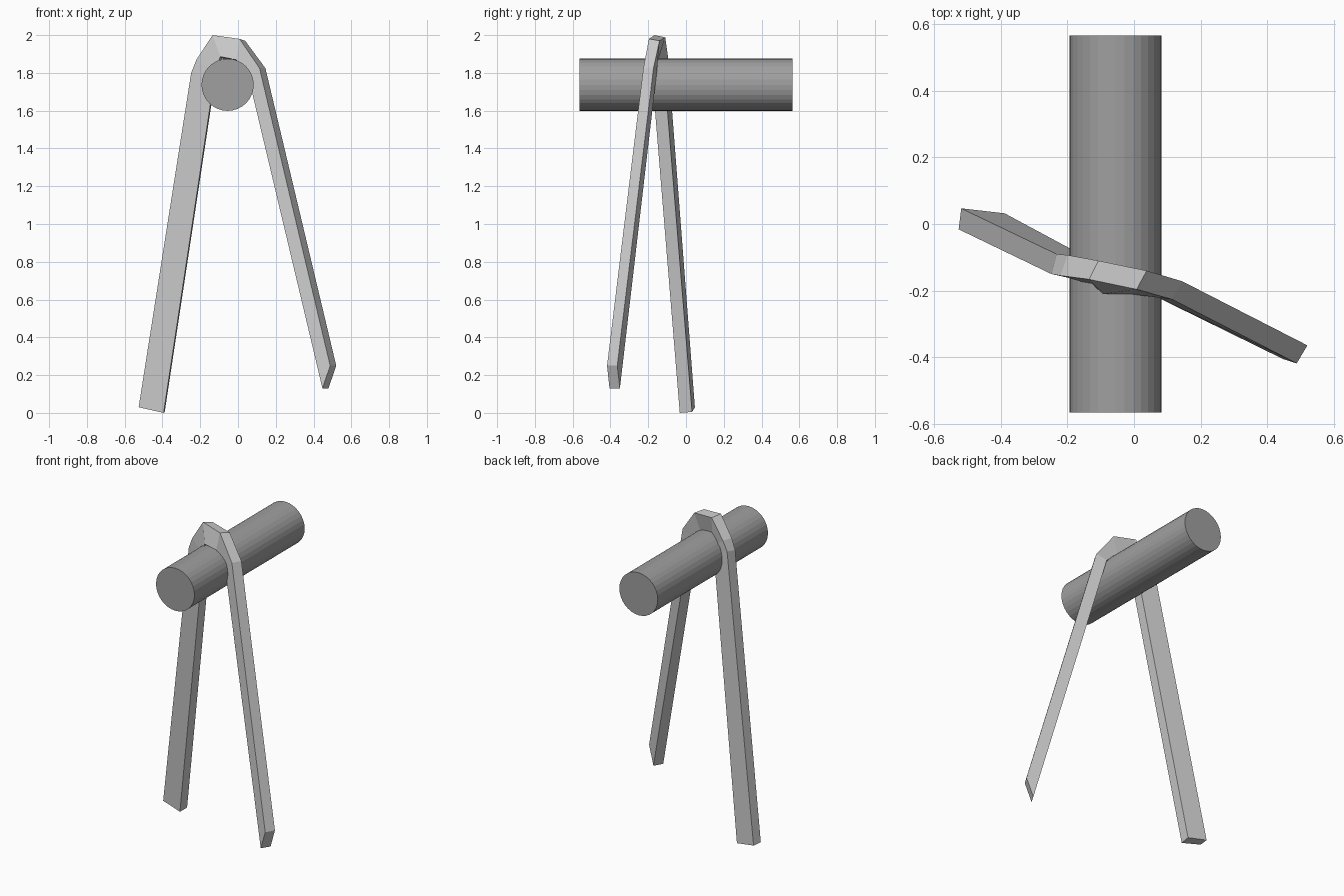
import bpy, bmesh, math
from mathutils import Vector

if "Cube" in bpy.data.objects:
    bpy.data.objects.remove(bpy.data.objects["Cube"])


def material(name, value):
    m = bpy.data.materials.new(name)
    m.diffuse_color = (value, value, value, 1)
    m.use_nodes = True
    m.node_tree.nodes["Principled BSDF"].inputs["Base Color"].default_value = m.diffuse_color
    return m


light_grey = material("light grey", 0.6)
mid_grey = material("mid grey", 0.35)

# horizontal round bar running front to back
bpy.ops.mesh.primitive_cylinder_add(vertices=32, radius=0.138, depth=1.13,
                                    location=(-0.055, 0, 1.737),
                                    rotation=(math.pi / 2, 0, 0))
bar = bpy.context.object
bar.name = "round_bar"
bar.data.materials.append(mid_grey)

# strap draped over the bar: cross-sections from left foot to right foot
# (outer front, outer back, inner back, inner front)
sections = [
    [(-.526, -.016, .03), (-.518, .047, .03), (-.388, .032, .005), (-.394, -.033, 0)],
    [(-.248, -.150, 1.80), (-.232, -.090, 1.81), (-.120, -.112, 1.77), (-.127, -.177, 1.76)],
    [(-.220, -.155, 1.87), (-.200, -.093, 1.87), (-.118, -.118, 1.81), (-.125, -.182, 1.81)],
    [(-.135, -.166, 2.0), (-.107, -.110, 1.988), (-.085, -.145, 1.876), (-.093, -.210, 1.886)],
    [(.008, -.196, 1.98), (.038, -.140, 1.97), (.003, -.150, 1.86), (-.010, -.210, 1.87)],
    [(.114, -.226, 1.825), (.145, -.172, 1.825), (.078, -.155, 1.80), (.050, -.210, 1.80)],
    [(.488, -.418, .25), (.520, -.364, .25), (.479, -.350, .13), (.447, -.405, .13)],
]
bm = bmesh.new()
rings = [[bm.verts.new(Vector(p)) for p in s] for s in sections]
for a, b in zip(rings, rings[1:]):
    for i in range(4):
        j = (i + 1) % 4
        bm.faces.new((a[i], a[j], b[j], b[i]))
bm.faces.new(rings[0])
bm.faces.new(rings[-1])
bmesh.ops.recalc_face_normals(bm, faces=bm.faces)
mesh = bpy.data.meshes.new("draped_strap")
bm.to_mesh(mesh)
bm.free()
strap = bpy.data.objects.new("draped_strap", mesh)
bpy.context.collection.objects.link(strap)
mesh.materials.append(light_grey)
